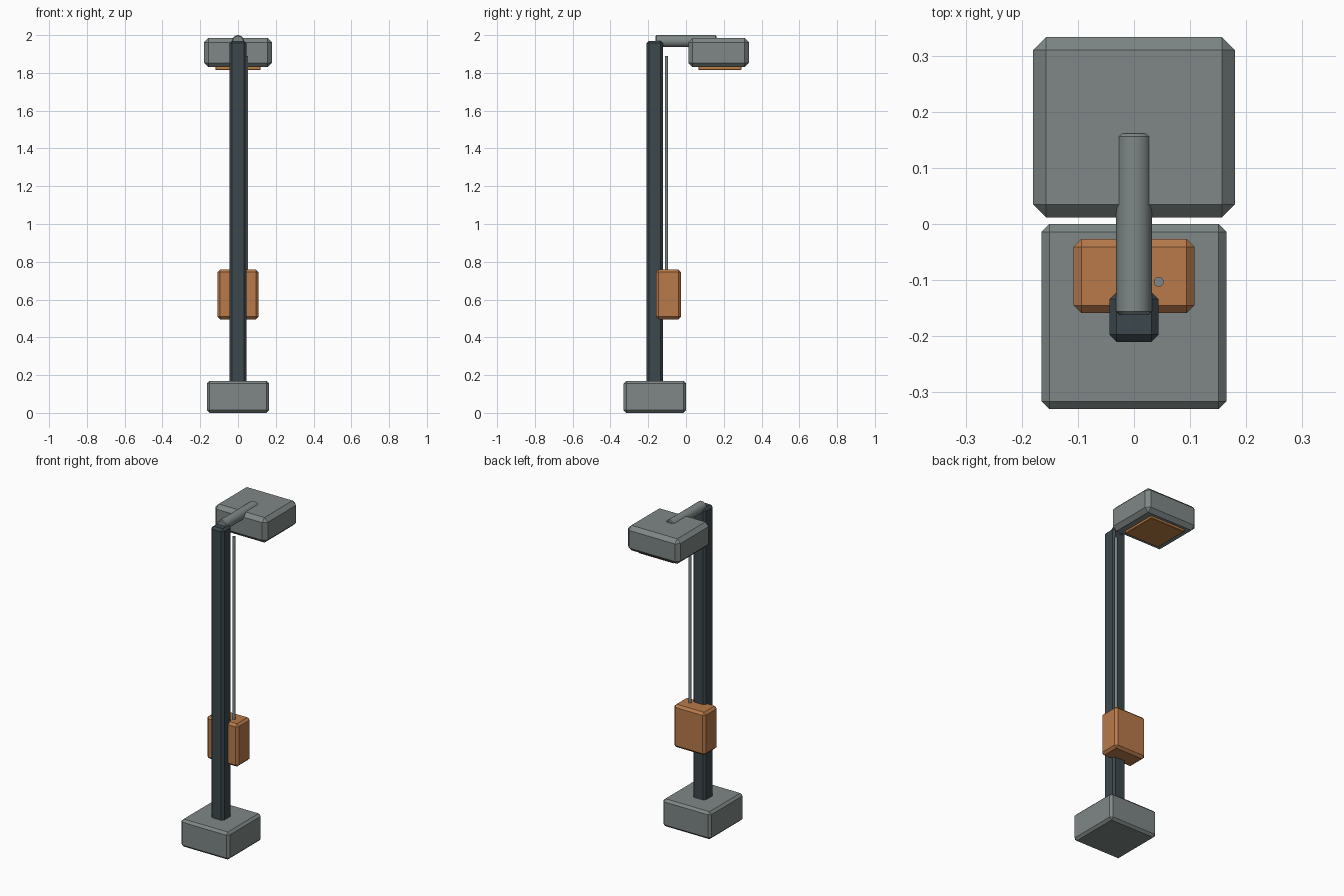
import bpy, bmesh, math

if "Cube" in bpy.data.objects:
    bpy.data.objects.remove(bpy.data.objects["Cube"])


def material(name, rgb):
    m = bpy.data.materials.new(name)
    m.diffuse_color = (*rgb, 1.0)
    m.use_nodes = True
    m.node_tree.nodes["Principled BSDF"].inputs["Base Color"].default_value = m.diffuse_color
    return m


GREY = material("grey metal", (0.21, 0.245, 0.238))
DARK = material("dark slate", (0.046, 0.064, 0.074))
ORANGE = material("copper orange", (0.48, 0.195, 0.07))
AMBER = material("amber lens", (0.50, 0.215, 0.055))


def finish(bm, name, mat, chamfer, edges=None):
    """Chamfer the edges and turn the mesh into an object."""
    if chamfer:
        bmesh.ops.bevel(bm, geom=edges or bm.edges[:], offset=chamfer,
                        segments=1, affect='EDGES', clamp_overlap=True)
    bmesh.ops.recalc_face_normals(bm, faces=bm.faces[:])
    me = bpy.data.meshes.new(name)
    bm.to_mesh(me)
    bm.free()
    me.materials.append(mat)
    ob = bpy.data.objects.new(name, me)
    bpy.context.collection.objects.link(ob)
    return ob


def box(name, xr, yr, zr, chamfer, mat):
    bm = bmesh.new()
    bmesh.ops.create_cube(bm, size=1)
    for v in bm.verts:
        for i, (lo, hi) in enumerate((xr, yr, zr)):
            v.co[i] = hi if v.co[i] > 0 else lo
    return finish(bm, name, mat, chamfer)


def cylinder(name, radius, length, centre, mat, sides, chamfer=0, rot_x=0):
    bm = bmesh.new()
    bmesh.ops.create_cone(bm, cap_ends=True, segments=sides, radius1=radius,
                          radius2=radius, depth=length)
    rims = [e for e in bm.edges if abs(e.verts[0].co.z - e.verts[1].co.z) < 1e-5]
    ob = finish(bm, name, mat, chamfer, rims)
    ob.location = centre
    ob.rotation_euler.x = rot_x
    for p in ob.data.polygons:      # smooth sides, flat caps
        p.use_smooth = len(p.vertices) == 4
    ob.data.set_sharp_from_angle(angle=math.radians(35))
    return ob


# Foundation and post
box("base_block", (-0.165, 0.165), (-0.33, 0.0), (0.0, 0.17), 0.014, GREY)
box("post", (-0.044, 0.044), (-0.21, -0.121), (0.15, 1.97), 0.013, DARK)

# Control box with its conduit
box("control_box", (-0.108, 0.108), (-0.159, -0.027), (0.495, 0.76), 0.014, ORANGE)
cylinder("conduit", 0.009, 1.15, (0.044, -0.103, 1.315), GREY, 12)

# Arm and lamp head
cylinder("arm", 0.032, 0.322, (0, 0.0, 1.968), GREY, 20, 0.005, math.pi / 2)
box("lamp_head", (-0.18, 0.18), (0.012, 0.333), (1.83, 1.985), 0.023, GREY)
box("lamp_lens", (-0.12, 0.12), (0.065, 0.293), (1.815, 1.838), 0.003, AMBER)
